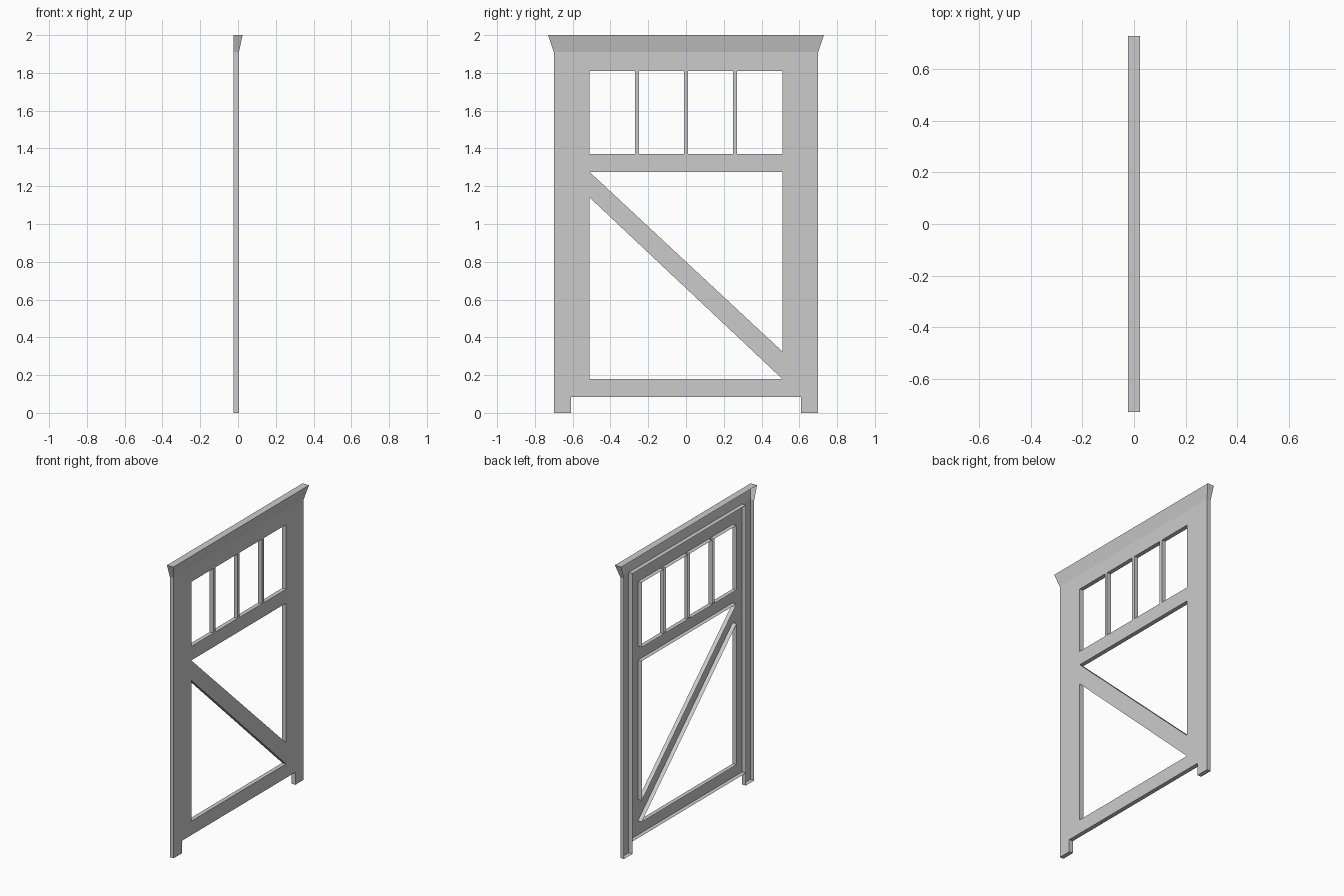
import bpy
import bmesh
from mathutils import Vector

if "Cube" in bpy.data.objects:
    bpy.data.objects.remove(bpy.data.objects["Cube"])

BACK, FRONT = -0.024, 0.005   # open-backed shell depth along x
HEAD_Z = 1.91


def finish(name, bm):
    me = bpy.data.meshes.new(name)
    bm.to_mesh(me)
    bm.free()
    ob = bpy.data.objects.new(name, me)
    bpy.context.collection.objects.link(ob)
    return ob


def plate(name, outer, holes=(), skip=()):
    """Front sheet (y, z outline, counter-clockwise) with holes and side walls; back left open."""
    bm = bmesh.new()
    rim = []
    walls = []
    for k, loop in enumerate([outer] + [h[::-1] for h in holes]):
        f = [bm.verts.new((FRONT, y, z)) for y, z in loop]
        b = [bm.verts.new((BACK, y, z)) for y, z in loop]
        for i in range(len(loop)):
            j = (i + 1) % len(loop)
            rim.append(bm.edges.new((f[i], f[j])))
            if not (k == 0 and i in skip):
                walls.append((f[i], b[i], b[j], f[j]))
    bmesh.ops.triangle_fill(bm, use_beauty=True, use_dissolve=False,
                            edges=rim, normal=Vector((1, 0, 0)))
    bm.normal_update()
    for face in bm.faces:
        if face.normal.x < 0:
            face.normal_flip()
    for w in walls:
        bm.faces.new(w)
    bmesh.ops.delete(bm, geom=[v for v in bm.verts if not v.link_faces], context='VERTS')
    return finish(name, bm)


def rect(y0, y1, z0, z1):
    return [(y0, z0), (y1, z0), (y1, z1), (y0, z1)]


# Side posts, open at the top where they meet the header
plate("post_right", rect(0.61, 0.70, 0, HEAD_Z), skip=(2,))
plate("post_left", rect(-0.70, -0.61, 0, HEAD_Z), skip=(2,))

# Door leaf: four panes on top, two triangles split by the diagonal brace
bars = [-0.26, 0.0, 0.26]
edges = [-0.51] + [b + s * 0.011 for b in bars for s in (-1, 1)] + [0.51]
panes = [rect(edges[i], edges[i + 1], 1.37, 1.81) for i in range(0, 8, 2)]
upper_gap = [(-0.51, 1.275), (0.51, 0.325), (0.51, 1.275)]
lower_gap = [(-0.51, 0.18), (0.51, 0.18), (-0.51, 1.14)]
plate("door_leaf", rect(-0.61, 0.61, 0.085, HEAD_Z), panes + [upper_gap, lower_gap])

# Flared header with open back
bm = bmesh.new()
low, high = [[bm.verts.new(p) for p in
              ((BACK, -w, z), (x, -w, z), (x, w, z), (BACK, w, z))]
             for w, x, z in ((0.70, FRONT, HEAD_Z), (0.73, 0.024, 2.0))]
for i in range(3):
    bm.faces.new((low[i], low[i + 1], high[i + 1], high[i]))
bm.faces.new(high)
finish("header", bm)
